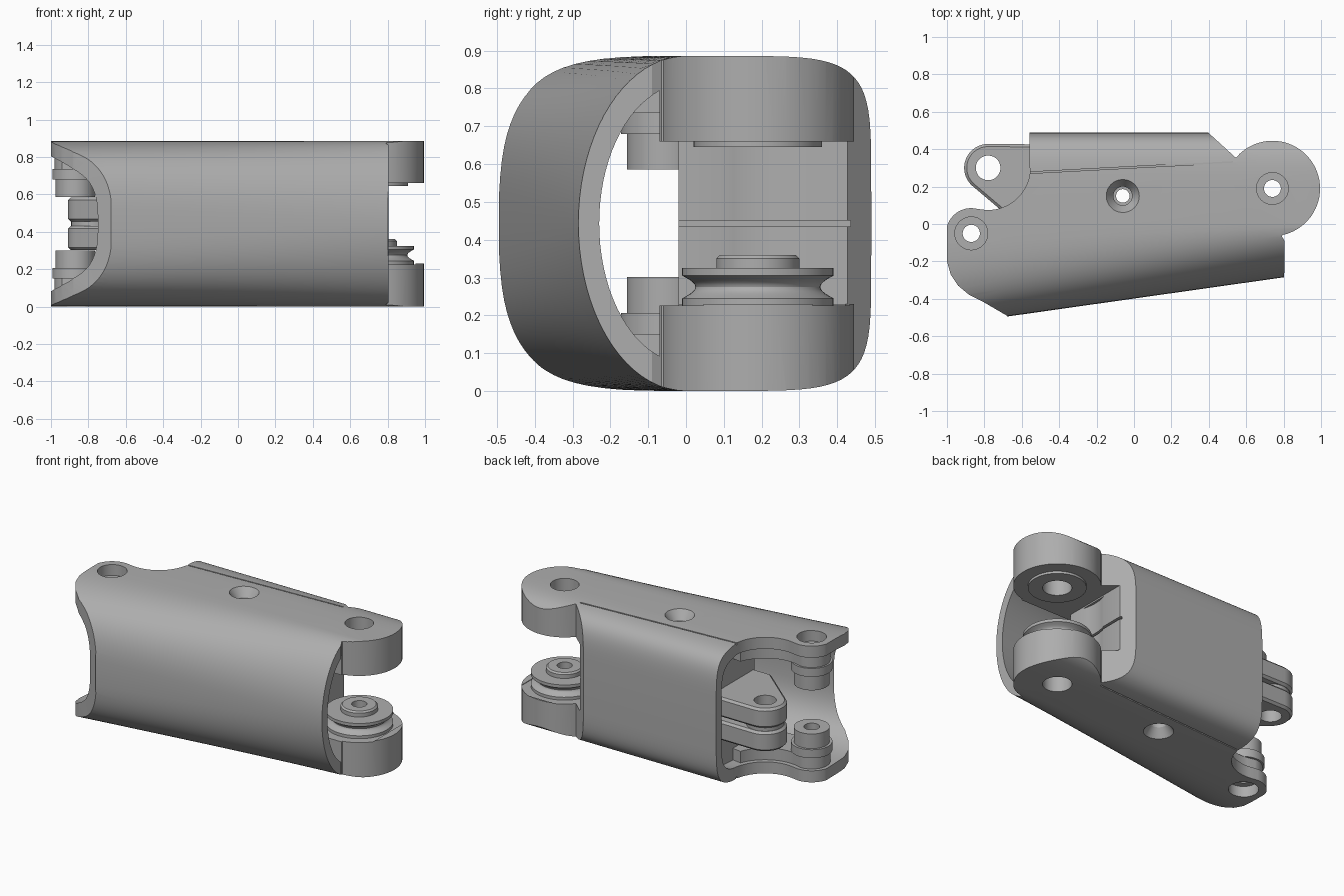
import bpy, bmesh
from math import sin, cos, pi, radians
from mathutils import Matrix

if "Cube" in bpy.data.objects:
    bpy.data.objects.remove(bpy.data.objects["Cube"])

MID = 0.443                      # mid height of the symmetric body
PIN, LUG, EYE, BOLT = (-0.87, -0.05), (0.74, 0.19), (-0.78, 0.30), (-0.06, 0.15)

grey = bpy.data.materials.new("machined_grey")
grey.use_nodes = True
grey.diffuse_color = (0.42, 0.42, 0.42, 1)
grey.node_tree.nodes["Principled BSDF"].inputs["Base Color"].default_value = (0.42, 0.42, 0.42, 1)


def make(name, bm):
    bmesh.ops.recalc_face_normals(bm, faces=bm.faces)
    me = bpy.data.meshes.new(name)
    bm.to_mesh(me)
    bm.free()
    me.materials.append(grey)
    ob = bpy.data.objects.new(name, me)
    bpy.context.collection.objects.link(ob)
    return ob


def bridge(name, rings):
    """Closed solid through a list of equal point rings."""
    bm = bmesh.new()
    loops = [[bm.verts.new(p) for p in r] for r in rings]
    n = len(loops[0])
    for a, b in zip(loops, loops[1:]):
        for i in range(n):
            j = (i + 1) % n
            bm.faces.new((a[i], a[j], b[j], b[i]))
    bm.faces.new(loops[0])
    bm.faces.new(loops[-1])
    return make(name, bm)


def prism(name, pts, z0, z1):
    return bridge(name, [[(x, y, z) for x, y in pts] for z in (z0, z1)])


def box(name, x0, x1, y0, y1, z0, z1):
    return prism(name, [(x0, y0), (x1, y0), (x1, y1), (x0, y1)], z0, z1)


def arc(c, r, a0, a1, n=32):
    return [(c[0] + r * cos(radians(a0 + (a1 - a0) * i / n)),
             c[1] + r * sin(radians(a0 + (a1 - a0) * i / n))) for i in range(n + 1)]


def turned(name, c, profile, n=56):
    """Solid of revolution about a vertical axis from (radius, z) pairs."""
    return bridge(name, [[(x, y, z) for x, y in arc(c, r, 0, 360, n)[:-1]] for r, z in profile])


def boolean(ob, op, *cutters):
    for c in cutters:
        c.hide_render = True
        m = ob.modifiers.new("cut", 'BOOLEAN')
        m.operation, m.object, m.solver = op, c, 'EXACT'
        dg = bpy.context.evaluated_depsgraph_get()
        me = bpy.data.meshes.new_from_object(ob.evaluated_get(dg))
        ob.modifiers.clear()
        ob.data = me
        bpy.data.objects.remove(c)
    return ob


def section(x, wall, roof):
    """Rounded cross-section: full nose at the front, squarer at the back."""
    t = (x + 0.68) / 1.48
    front, soft = 0.495 - 0.21 * t - wall, 3 - t
    pts = []
    for i in range(80):
        a = 2 * pi * i / 80
        c, s = cos(a), sin(a)
        e = 2 / (soft if c < 0 else 6)
        w = -front if c < 0 else 0.49 - wall
        z = (MID - roof) * abs(s) ** e
        pts.append((x, w * abs(c) ** e, MID + (z if s > 0 else -z)))
    return pts


def loft(name, wall, roof, x0, x1):
    return bridge(name, [section(x0 + (x1 - x0) * i / 10, wall, roof) for i in range(11)])


def both(fn):
    """Build a part for the top and for the bottom by flipping heights."""
    return [fn(lambda z: z), fn(lambda z: 2 * MID - z)]


# Hollow, with thick hinge lugs and a central core left standing
cavity = loft("cavity", 0.055, 0.075, -1.15, 0.95)
core = box("core", -0.48, 0.47, -0.02, 0.6, -0.2, 1.2)
boolean(core, 'DIFFERENCE',
        turned("clearance_left", EYE, [(0.3, -1), (0.3, 2)]),
        turned("clearance_right", LUG, [(0.29, 0.24), (0.29, 0.65)]),
        box("core_groove", 0.3, 0.6, -0.1, 0.7, MID - 0.008, MID + 0.008))
boolean(cavity, 'DIFFERENCE', core,
        *both(lambda f: box("lug_mass", 0.4, 1.2, -0.07, 0.7, f(0.66), f(1.1))))

# Shell trimmed to its plan outline
plan = ([(-0.68, -0.49), (-0.68, -0.6), (0.8, -0.6), (0.805, -0.09), (0.79, -0.065)]
        + arc(LUG, 0.255, -78, 140)
        + [(0.39, 0.495), (0.385, 0.6), (-0.56, 0.6), (-0.56, 0.33)]
        + arc(EYE, 0.225, -5, -98, 20) + arc(PIN, 0.135, 88, 165, 14)
        + [(-1, -0.1), (-1, -0.2), (-0.98, -0.27), (-0.94, -0.33), (-0.88, -0.38), (-0.8, -0.42)])
shell = loft("shell", 0, 0, -1.15, 1.15)
boolean(shell, 'INTERSECT', prism("plan_outline", plan, -0.5, 1.5))
boolean(shell, 'DIFFERENCE', cavity,
        box("lug_gap", 0.465, 1.2, -0.075, 0.7, 0.23, 0.66),
        turned("lug_bore", LUG, [(0.085, -1), (0.085, 2)]),
        turned("bolt_bore", BOLT, [(0.036, -1), (0.036, 2)]),
        turned("pin_bore", PIN, [(0.088, -1), (0.088, 2)]),
        *both(lambda f: turned("bolt_sink", BOLT, [(0.05, f(0.78)), (0.05, f(0.83)), (0.098, f(0.9))])))


# Fine seam where the back cover meets the body
def seam(f):
    return prism("seam", [(-0.6, 0.268), (0.53, 0.328), (0.53, 0.336), (-0.6, 0.276)], f(0.872), f(0.95))


boolean(shell, 'DIFFERENCE', *both(seam))
parts = [shell]


# Ear liners and pin bosses at the left end
def liner(f):
    pts = (arc(EYE, 0.255, -20, -98, 20) + arc(PIN, 0.11, 88, 230, 20)
           + [(-0.72, -0.16), (-0.46, -0.16), (-0.46, 0.2)])
    ob = prism("ear_liner", pts, f(0.735), f(0.815))
    return boolean(ob, 'DIFFERENCE', turned("liner_bore", PIN, [(0.046, -1), (0.046, 2)]))


def boss(f):
    ob = turned("pin_boss", PIN, [(0.106, f(0.585)), (0.106, f(0.68)), (0.122, f(0.68)), (0.122, f(0.735))])
    return boolean(ob, 'DIFFERENCE', turned("boss_bore", PIN, [(0.046, -1), (0.046, 2)]))


parts += both(liner) + both(boss)


# Paired tendon eyelets, each on an arm running into the core
def eyelet(f):
    arm = ([(-0.42, -0.02), (-0.42, 0.425)] + arc(EYE, 0.128, 90, 228, 28) + [(-0.6, -0.02)])
    ob = prism("eyelet", arm, f(0.455), f(0.583))
    bev = ob.modifiers.new("edge", 'BEVEL')
    bev.width, bev.segments, bev.limit_method = 0.014, 1, 'ANGLE'
    bev.angle_limit = radians(60)
    return boolean(ob, 'DIFFERENCE', turned("eyelet_bore", EYE, [(0.066, -1), (0.066, 2)]))


parts += both(eyelet)
spacer = turned("eyelet_spacer", EYE, [(0.112, MID - 0.03), (0.112, MID + 0.03)])
parts.append(boolean(spacer, 'DIFFERENCE', turned("spacer_bore", EYE, [(0.066, -1), (0.066, 2)])))

# Grooved pulley on the lower lug, thrust ring under the upper lug
groove = [(0.2 - 0.035 * sin(pi * i / 10), 0.245 + 0.06 * i / 10) for i in range(11)]
pulley = turned("pulley", LUG, [(0.2, 0.225)] + groove
                + [(0.2, 0.325), (0.11, 0.325), (0.11, 0.35), (0.1, 0.36)])
boolean(pulley, 'DIFFERENCE', turned("pulley_bore", LUG, [(0.045, -1), (0.045, 2)]))
ring = turned("thrust_ring", LUG, [(0.17, 0.645), (0.17, 0.67)])
boolean(ring, 'DIFFERENCE', turned("ring_bore", LUG, [(0.085, -1), (0.085, 2)]))
parts += [pulley, ring]

# Smooth curved faces, keep machined edges crisp
bpy.ops.object.select_all(action='DESELECT')
for ob in parts:
    ob.select_set(True)
bpy.context.view_layer.objects.active = shell
bpy.ops.object.shade_smooth_by_angle(angle=radians(28))
